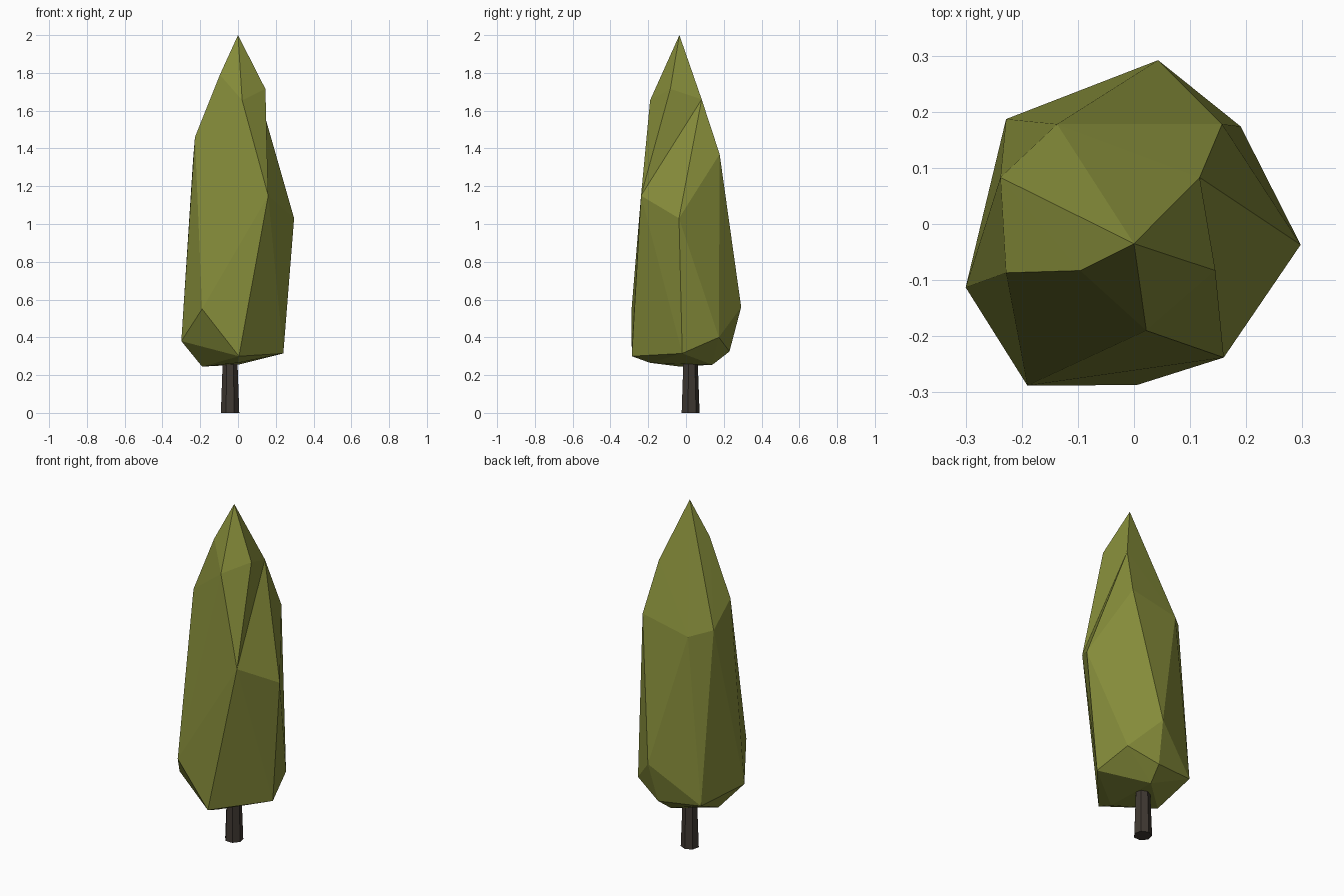
import bpy
import bmesh
from mathutils import Vector

cube = bpy.data.objects.get("Cube")
if cube:
    bpy.data.objects.remove(cube, do_unlink=True)


def make_material(name, rgb):
    mat = bpy.data.materials.new(name)
    mat.use_nodes = True
    mat.diffuse_color = (*rgb, 1)
    shader = mat.node_tree.nodes["Principled BSDF"]
    shader.inputs["Base Color"].default_value = (*rgb, 1)
    shader.inputs["Roughness"].default_value = 0.9
    return mat


def make_object(name, bm, material):
    bmesh.ops.recalc_face_normals(bm, faces=bm.faces[:])
    mesh = bpy.data.meshes.new(name)
    bm.to_mesh(mesh)
    bm.free()
    mesh.materials.append(material)
    obj = bpy.data.objects.new(name, mesh)
    bpy.context.collection.objects.link(obj)
    return obj


leaf_green = make_material("olive_green", (0.235, 0.262, 0.042))
bark_brown = make_material("dark_bark", (0.05, 0.04, 0.032))

# Foliage: a faceted shell around a few corner points, tier by tier
tip = [(0, -0.035, 2)]
upper_tier = [(-0.096, -0.083, 1.79), (0.145, -0.083, 1.715), (0.022, -0.19, 1.655),
              (0.117, 0.083, 1.66)]
shoulder_tier = [(-0.228, -0.087, 1.46), (-0.238, 0.083, 1.34), (-0.137, 0.178, 1.31),
                 (0.157, 0.178, 1.37)]
middle_tier = [(0.297, -0.037, 1.03), (0.16, -0.238, 1.15)]
lower_tier = [(0.005, -0.287, 0.30), (-0.19, -0.288, 0.55), (-0.3, -0.113, 0.38),
              (-0.228, 0.187, 0.345), (0.043, 0.292, 0.56), (0.19, 0.174, 0.40),
              (0.02, 0.23, 0.325), (0.24, -0.02, 0.315)]
underside = [(-0.19, -0.03, 0.245), (0, -0.19, 0.265), (0, 0.14, 0.255)]

bm = bmesh.new()
for point in tip + upper_tier + shoulder_tier + middle_tier + lower_tier + underside:
    bm.verts.new(point)
bmesh.ops.convex_hull(bm, input=bm.verts[:])


def corner(point):
    return min(bm.verts, key=lambda v: (v.co - Vector(point)).length)


# Turn one edge inward for the crease beside the upper bump
crease = bm.edges.get((corner(upper_tier[1]), corner(middle_tier[0])))
if crease:
    bmesh.utils.edge_rotate(crease, True)
make_object("foliage", bm, leaf_green)

# Trunk: a short tapered post
bm = bmesh.new()
bmesh.ops.create_cone(bm, cap_ends=True, segments=7, radius1=0.05, radius2=0.039, depth=0.3)
trunk = make_object("trunk", bm, bark_brown)
trunk.location = (-0.042, 0.022, 0.15)
